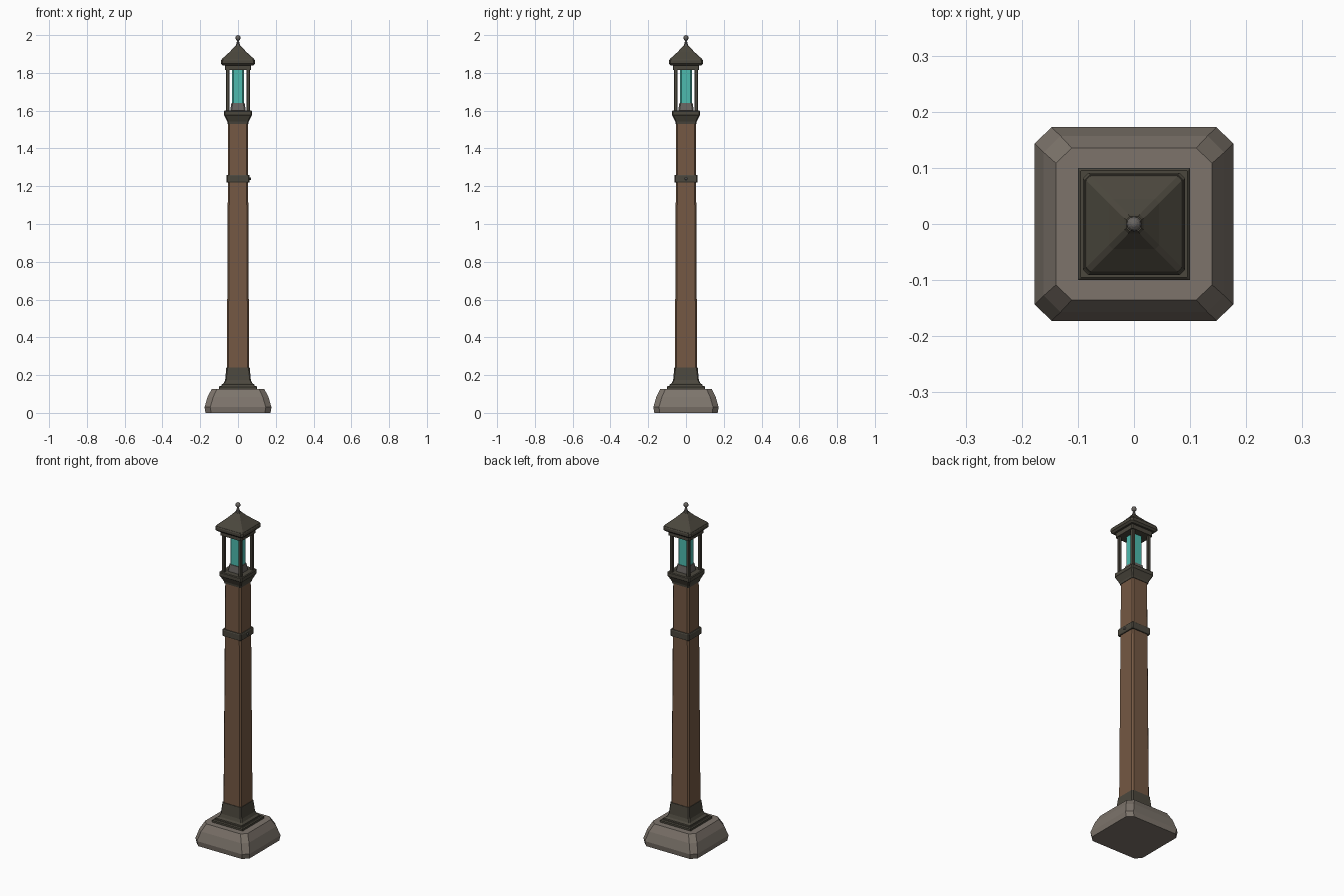
import bpy, bmesh, math

if "Cube" in bpy.data.objects:
    bpy.data.objects.remove(bpy.data.objects["Cube"])


def material(name, rgb):
    m = bpy.data.materials.new(name)
    m.diffuse_color = (*rgb, 1)
    m.use_nodes = True
    m.node_tree.nodes["Principled BSDF"].inputs["Base Color"].default_value = m.diffuse_color
    return m


STONE = material("warm_stone", (0.205, 0.175, 0.148))
WOOD = material("brown_wood", (0.175, 0.098, 0.056))
METAL = material("dark_bronze", (0.070, 0.063, 0.047))
STEEL = material("grey_metal", (0.135, 0.125, 0.115))
GLASS = material("teal_glass", (0.075, 0.50, 0.43))


def finish(bm, name, mat):
    bmesh.ops.recalc_face_normals(bm, faces=bm.faces)
    me = bpy.data.meshes.new(name)
    bm.to_mesh(me)
    bm.free()
    me.materials.append(mat)
    ob = bpy.data.objects.new(name, me)
    bpy.context.collection.objects.link(ob)
    return ob


def loft(bm, rings):
    """Skin a stack of vertex loops and close both ends."""
    rings = [[bm.verts.new(p) for p in ring] for ring in rings]
    n = len(rings[0])
    for a, b in zip(rings, rings[1:]):
        for i in range(n):
            j = (i + 1) % n
            bm.faces.new((a[i], a[j], b[j], b[i]))
    bm.faces.new(rings[0][::-1])
    bm.faces.new(rings[-1])


def square_stack(name, mat, levels, cx=0, cy=0, stretch_y=1.0):
    """Chamfered square sections given as (z, half width, chamfer)."""
    bm = bmesh.new()
    rings = []
    for z, h, c in levels:
        k = h - c
        ring = [(h, -k), (h, k), (k, h), (-k, h), (-h, k), (-h, -k), (-k, -h), (k, -h)]
        rings.append([(cx + x, cy + y * stretch_y, z) for x, y in ring])
    loft(bm, rings)
    return finish(bm, name, mat)


def turned(name, mat, profile, sides=12):
    """Round sections given as (z, radius)."""
    bm = bmesh.new()
    loft(bm, [[(r * math.cos(2 * math.pi * i / sides), r * math.sin(2 * math.pi * i / sides), z)
               for i in range(sides)] for z, r in profile])
    return finish(bm, name, mat)


# Stone foot
square_stack("stone_base", STONE, [(0, 0.172, 0.030), (0.03, 0.177, 0.030), (0.085, 0.161, 0.030),
                                   (0.127, 0.139, 0.028)], stretch_y=0.975)

# Flared metal shoe around the foot of the post
square_stack("base_plate", METAL, [(0.125, 0.100, 0.001), (0.138, 0.100, 0.001), (0.143, 0.095, 0.001)])
square_stack("post_shoe", METAL, [(0.140, 0.088, 0.003), (0.150, 0.086, 0.003), (0.158, 0.075, 0.005),
                                  (0.175, 0.068, 0.006), (0.240, 0.062, 0.007)])

# Tapered wooden post with chamfered corners
square_stack("wooden_post", WOOD, [(0.20, 0.059, 0.008), (1.55, 0.052, 0.008)])

# Strap band with a bolt on one side
square_stack("strap_band", METAL, [(1.220, 0.059, 0.006), (1.225, 0.062, 0.006),
                                   (1.255, 0.062, 0.006), (1.260, 0.059, 0.006)])
bm = bmesh.new()
bmesh.ops.create_cone(bm, cap_ends=True, segments=8, radius1=0.008, radius2=0.006, depth=0.008)
bolt = finish(bm, "strap_bolt", STEEL)
bolt.rotation_euler = (0, math.pi / 2, 0)
bolt.location = (0.064, 0, 1.24)

# Flared capital carrying the lantern
square_stack("lantern_tray", METAL, [(1.530, 0.055, 0.006), (1.542, 0.057, 0.006), (1.572, 0.071, 0.006),
                                     (1.576, 0.074, 0.006), (1.596, 0.074, 0.006), (1.600, 0.070, 0.006)])

# Lamp holder and glass
square_stack("lamp_holder", STEEL, [(1.598, 0.041, 0.007), (1.608, 0.040, 0.007), (1.640, 0.035, 0.007)])
square_stack("lamp_glass", GLASS, [(1.638, 0.031, 0.007), (1.818, 0.031, 0.007)])

# Four corner bars
for sx in (-1, 1):
    for sy in (-1, 1):
        square_stack("lantern_bar", METAL, [(1.598, 0.009, 0.002), (1.818, 0.009, 0.002)],
                     sx * 0.054, sy * 0.054)

# Upper frame, eave moulding and hipped roof
square_stack("upper_frame", METAL, [(1.815, 0.070, 0.005), (1.842, 0.070, 0.005)])
square_stack("roof_eave", METAL, [(1.840, 0.081, 0.008), (1.850, 0.091, 0.010),
                                  (1.865, 0.091, 0.010), (1.870, 0.088, 0.010)])
square_stack("hipped_roof", METAL, [(1.868, 0.087, 0.008), (1.874, 0.085, 0.008), (1.910, 0.045, 0.008),
                                    (1.940, 0.017, 0.007), (1.946, 0.013, 0.005)])

# Turned finial with a ball top
ball = [(1.985 - 0.0145 * math.cos(math.pi * i / 8), max(0.0015, 0.0135 * math.sin(math.pi * i / 8)))
        for i in range(1, 9)]
turned("finial", STEEL, [(1.944, 0.012), (1.952, 0.011), (1.956, 0.007), (1.960, 0.009),
                         (1.964, 0.006), (1.970, 0.005)] + ball)
